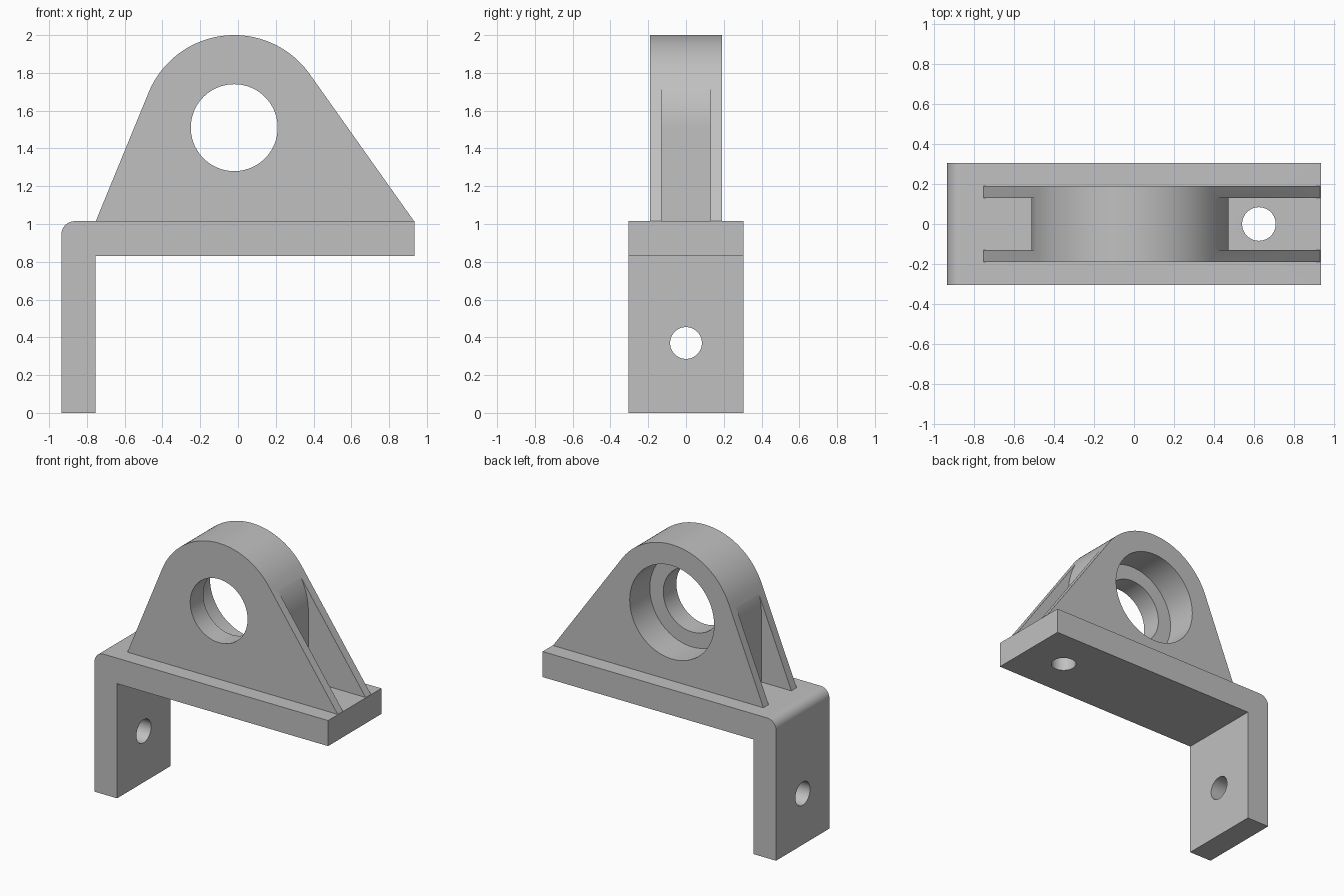
import bpy
import bmesh
from math import pi, sin, cos, atan2, acos, hypot, radians
from mathutils import Matrix, Vector

if "Cube" in bpy.data.objects:
    bpy.data.objects.remove(bpy.data.objects["Cube"], do_unlink=True)

metal = bpy.data.materials.new("grey metal")
metal.use_nodes = True
metal.diffuse_color = (0.53, 0.53, 0.53, 1)
metal.node_tree.nodes["Principled BSDF"].inputs["Base Color"].default_value = metal.diffuse_color

BASE_TOP, BASE_BOTTOM = 1.015, 0.83
HALF_LENGTH, HALF_WIDTH = 0.935, 0.305
CX, CZ, RADIUS = -0.02, 1.51, 0.49
HOUSING_HALF = 0.19


def add_object(name, bm):
    bmesh.ops.recalc_face_normals(bm, faces=bm.faces)
    mesh = bpy.data.meshes.new(name)
    bm.to_mesh(mesh)
    bm.free()
    mesh.materials.append(metal)
    obj = bpy.data.objects.new(name, mesh)
    bpy.context.collection.objects.link(obj)
    return obj


def extrude_profile(name, points, y0, y1):
    """Extrude an (x, z) outline along y."""
    bm = bmesh.new()
    face = bm.faces.new([bm.verts.new((x, y0, z)) for x, z in points])
    made = bmesh.ops.extrude_face_region(bm, geom=[face])["geom"]
    verts = [v for v in made if isinstance(v, bmesh.types.BMVert)]
    bmesh.ops.translate(bm, verts=verts, vec=(0, y1 - y0, 0))
    return add_object(name, bm)


def rod(name, centre, axis, radius, length, sides=64):
    bm = bmesh.new()
    turn = Vector(axis).to_track_quat("Z", "Y").to_matrix().to_4x4()
    bmesh.ops.create_cone(bm, cap_ends=True, segments=sides, radius1=radius,
                          radius2=radius, depth=length,
                          matrix=Matrix.Translation(centre) @ turn)
    return add_object(name, bm)


def arc(cx, cz, r, start, end, steps):
    angles = [start + (end - start) * i / steps for i in range(steps + 1)]
    return [(cx + r * cos(a), cz + r * sin(a)) for a in angles]


def cut(target, cutters):
    bpy.context.view_layer.objects.active = target
    for cutter in cutters:
        cutter.hide_render = True
        mod = target.modifiers.new("cut", "BOOLEAN")
        mod.operation = "DIFFERENCE"
        mod.solver = "EXACT"
        mod.object = cutter
        bpy.ops.object.modifier_apply(modifier=mod.name)
        bpy.data.objects.remove(cutter, do_unlink=True)


def smooth(obj):
    bpy.ops.object.select_all(action="DESELECT")
    obj.select_set(True)
    bpy.context.view_layer.objects.active = obj
    bpy.ops.object.shade_smooth_by_angle(angle=radians(25))


def tangent_angle(x, z, side):
    """Angle on the boss where a line from (x, z) touches it."""
    dx, dz = x - CX, z - CZ
    return atan2(dz, dx) + side * acos(RADIUS / hypot(dx, dz))


# L-shaped bracket with a rounded outer corner
corner = 0.07
inner_x = -0.755
outline = [(-HALF_LENGTH, 0), (inner_x, 0), (inner_x, BASE_BOTTOM),
           (HALF_LENGTH, BASE_BOTTOM), (HALF_LENGTH, BASE_TOP)]
outline += arc(-HALF_LENGTH + corner, BASE_TOP - corner, corner, pi / 2, pi, 10)
bracket = extrude_profile("angle_bracket", outline, -HALF_WIDTH, HALF_WIDTH)
cut(bracket, [rod("base_bolt_hole", (0.625, 0, 0.92), (0, 0, 1), 0.084, 0.6),
              rod("leg_bolt_hole", (-0.845, 0, 0.37), (1, 0, 0), 0.084, 0.6)])
smooth(bracket)

# Bearing housing: round top with sides running tangent down to the base
left_foot, right_foot = (-0.753, BASE_TOP), (0.932, BASE_TOP)
start = tangent_angle(*right_foot, 1)
end = tangent_angle(*left_foot, -1) % (2 * pi)
outline = [left_foot, right_foot] + arc(CX, CZ, RADIUS, start, end, 64)
housing = extrude_profile("bearing_housing", outline, -HOUSING_HALF, HOUSING_HALF)

# Pockets at both ends leave two thin side webs around the boss
pockets = []
for side in (1, -1):
    shape = [(0, BASE_TOP - 0.2)]
    shape = [(RADIUS + 0.003, BASE_TOP - 0.2)]
    shape += arc(0, CZ, RADIUS + 0.003, 0, radians(40), 20)
    shape += [(1.2, CZ + 0.4), (1.2, BASE_TOP - 0.2)]
    shape = [(CX + side * x, z) for x, z in shape]
    pockets.append(extrude_profile("web_pocket", shape, -0.13, 0.13))

# Through bore, with a wider bearing seat from the back
step_y = -0.04
bore = rod("shaft_bore", (CX, 0, CZ), (0, 1, 0), 0.23, 1.0, 96)
seat = rod("bearing_seat", (CX, step_y + 0.25, CZ), (0, 1, 0), 0.338, 0.5, 96)
cut(housing, pockets + [bore, seat])
smooth(housing)
